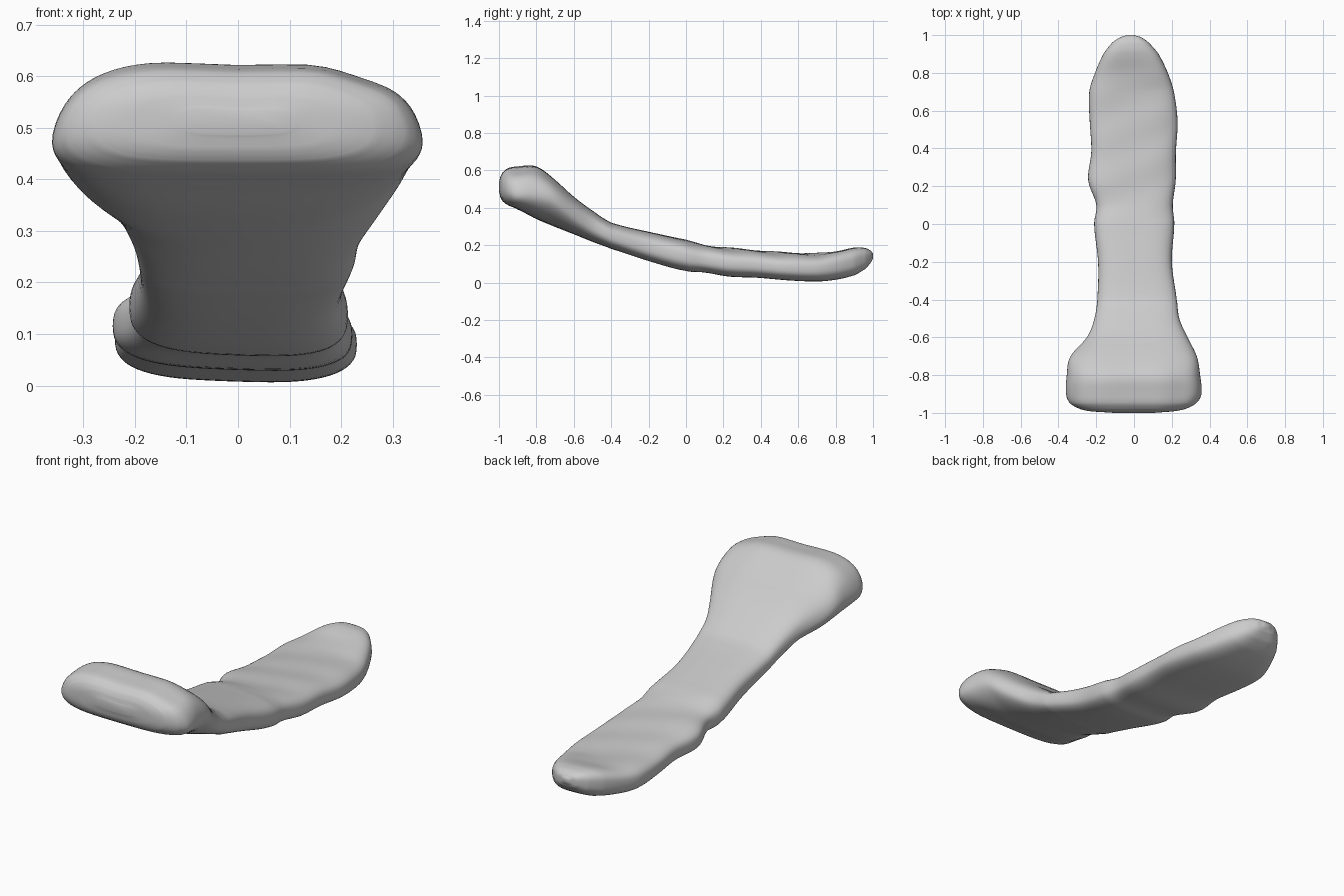
import bpy, bmesh, math

if "Cube" in bpy.data.objects:
    bpy.data.objects.remove(bpy.data.objects["Cube"])

# Stations along the bone: y, left x, right x, bottom z, top z, head amount
STATIONS = [
    (-1.0, -0.10, 0.10, 0.49, 0.54, 0.2),
    (-0.993, -0.22, 0.20, 0.458, 0.568, 0.4),
    (-0.98, -0.285, 0.27, 0.435, 0.592, 0.7),
    (-0.95, -0.34, 0.33, 0.413, 0.616, 0.9),
    (-0.90, -0.362, 0.36, 0.392, 0.625, 1.0),
    (-0.80, -0.358, 0.352, 0.338, 0.626, 1.0),
    (-0.70, -0.34, 0.335, 0.296, 0.552, 0.85),
    (-0.60, -0.25, 0.285, 0.258, 0.46, 0.4),
    (-0.50, -0.21, 0.24, 0.218, 0.385, 0.1),
    (-0.40, -0.195, 0.228, 0.182, 0.322, 0.0),
    (-0.20, -0.19, 0.20, 0.116, 0.272, 0.0),
    (0.0, -0.213, 0.215, 0.062, 0.227, 0.0),
    (0.10, -0.198, 0.205, 0.056, 0.20, 0.0),
    (0.23, -0.245, 0.222, 0.033, 0.185, 0.0),
    (0.38, -0.226, 0.222, 0.028, 0.172, 0.0),
    (0.54, -0.235, 0.232, 0.014, 0.160, 0.0),
    (0.70, -0.238, 0.212, 0.007, 0.158, 0.0),
    (0.80, -0.207, 0.18, 0.016, 0.170, 0.0),
    (0.90, -0.162, 0.13, 0.040, 0.188, 0.0),
    (0.96, -0.115, 0.078, 0.075, 0.184, 0.0),
    (0.99, -0.07, 0.035, 0.11, 0.168, 0.0),
    (1.0, -0.035, 0.0, 0.13, 0.155, 0.0),
]
STEPS, SIDES = 6, 64


def tangent(i, k):
    a, b = STATIONS[max(i - 1, 0)], STATIONS[min(i + 1, len(STATIONS) - 1)]
    return (b[k] - a[k]) / (b[0] - a[0])


def station(i, t):
    a, b = STATIONS[i], STATIONS[i + 1]
    h = b[0] - a[0]
    out = [a[0] + h * t]
    for k in range(1, 6):
        v = (2*t**3 - 3*t**2 + 1) * a[k] + (t**3 - 2*t**2 + t) * h * tangent(i, k)
        v += (3*t**2 - 2*t**3) * b[k] + (t**3 - t**2) * h * tangent(i + 1, k)
        out.append(v if 0 < i < len(STATIONS) - 2 else a[k] + (b[k] - a[k]) * t)
    return out


def power(v, e):
    return math.copysign(abs(v) ** e, v)


def bump(v, centre, width):
    return math.exp(-((v - centre) / width) ** 2)


def ring(bm, s):
    y, x0, x1, z0, z1, head = s
    head = max(0, min(1, head))
    equator = z0 + (z1 - z0) * (0.5 - 0.14 * head * min(1, max(0, (y + 1.02) / 0.12)))
    rise = 0.09 * head * min(1, max(0, (y + 0.92) / 0.2))
    equator += 0.8 * rise
    verts = []
    for j in range(SIDES):
        a = 2 * math.pi * j / SIDES
        u = power(math.cos(a), 0.62 - 0.14 * head)
        w = power(math.sin(a), 0.72)
        x = (x0 + x1) / 2 + (x1 - x0) / 2 * u
        if w < 0:
            # underside of the head rises towards its side edges
            z = equator + (equator - z0) * w - rise * w * abs(u) ** 3 * 0.8
        else:
            z = equator + (z1 - equator) * w
            x *= 1 - 0.12 * head * w
            # notches in the head, hollow near the tip, slanting ripples on the shaft
            z -= 0.018 * w * bump(y, -0.88, 0.16) * bump(x, 0.01, 0.07)
            z -= 0.02 * w * bump(y, -0.88, 0.16) * bump(x, 0.25, 0.08)
            z -= 0.008 * w * bump(y, 0.76, 0.1) * bump(x, 0, 0.12)
            shaft = min(1, max(0, (y + 0.1) / 0.2)) * min(1, max(0, (0.95 - y) / 0.2))
            z += 0.003 * w * shaft * math.sin(27 * (y - 0.4 * x))
        # the shaft leans slightly to the right
        z -= 0.035 * x * min(1, max(0, (y + 0.4) / 0.3))
        verts.append(bm.verts.new((x, y, z)))
    return verts


# Breastbone: one lofted body
bm = bmesh.new()
sections = [station(i, k / STEPS) for i in range(len(STATIONS) - 1) for k in range(STEPS)]
sections.append(STATIONS[-1])
rings = [ring(bm, s) for s in sections]
for a, b in zip(rings, rings[1:]):
    for j in range(SIDES):
        n = (j + 1) % SIDES
        bm.faces.new((a[j], a[n], b[n], b[j]))
bm.faces.new(rings[0])
bm.faces.new(rings[-1])
# Relax the loft a little
for _ in range(4):
    bmesh.ops.smooth_vert(bm, verts=bm.verts, factor=0.5,
                          use_axis_x=True, use_axis_y=False, use_axis_z=True)
bmesh.ops.recalc_face_normals(bm, faces=bm.faces)
for f in bm.faces:
    f.smooth = True
mesh = bpy.data.meshes.new("breastbone")
bm.to_mesh(mesh)
bm.free()
bone = bpy.data.objects.new("breastbone", mesh)
bpy.context.collection.objects.link(bone)
